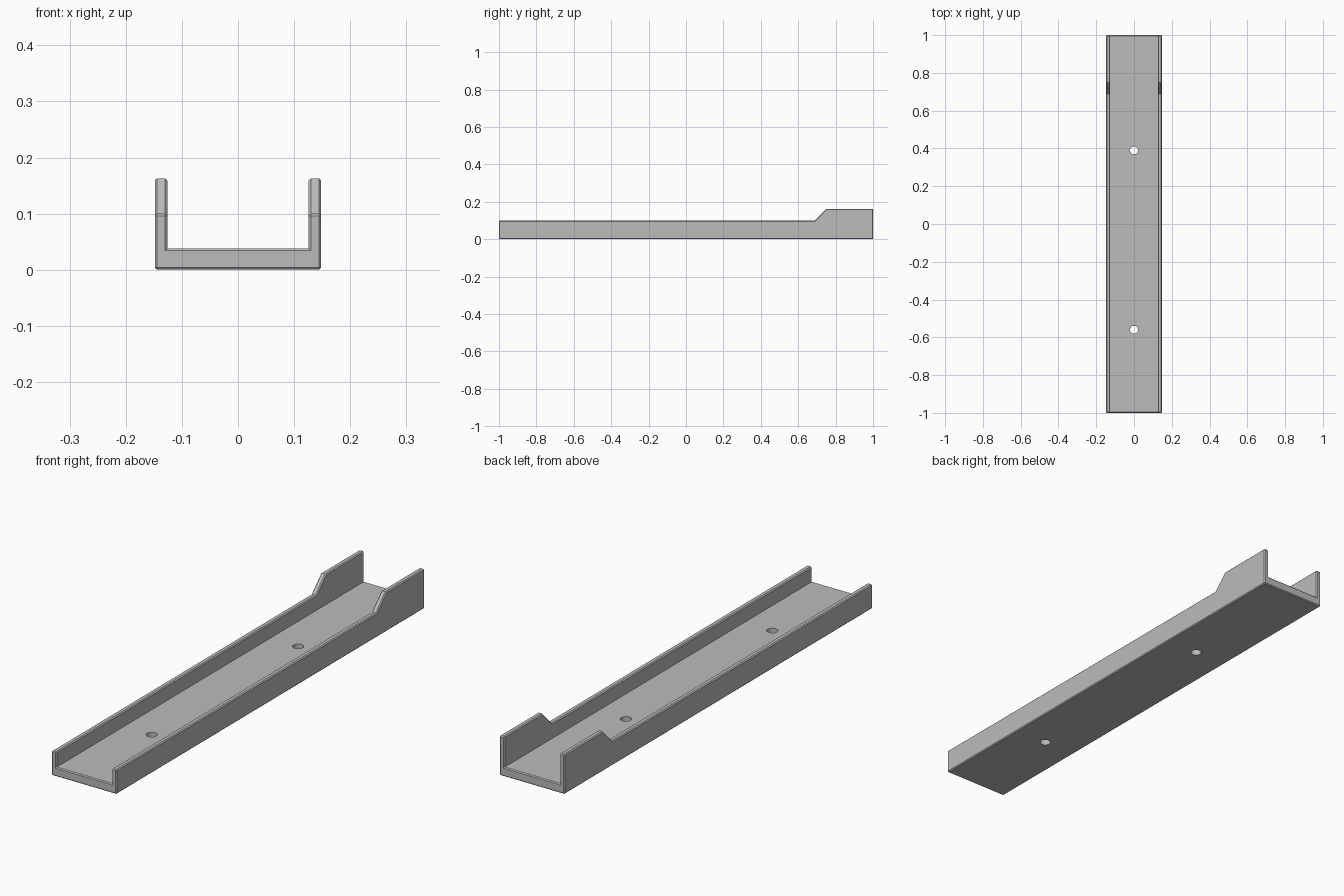
import bpy
import bmesh
import math

default_cube = bpy.data.objects.get("Cube")
if default_cube:
    bpy.data.objects.remove(default_cube, do_unlink=True)

OUTER, INNER = 0.148, 0.126       # half widths of the channel
FLOOR, LOW, HIGH = 0.038, 0.10, 0.163
CHAMFER = 0.004
HOLE_RADIUS = 0.021

grey = bpy.data.materials.new("plain grey")
grey.use_nodes = True
colour = (0.5, 0.5, 0.5, 1)
grey.diffuse_color = colour
grey.node_tree.nodes["Principled BSDF"].inputs["Base Color"].default_value = colour


def section(bm, y, top):
    """U-shaped cross-section with walls of the given height."""
    half = [(INNER, FLOOR), (INNER, top), (OUTER, top), (OUTER, 0)]
    loop = half + [(-x, z) for x, z in reversed(half)]
    return [bm.verts.new((x, y, z)) for x, z in loop]


# Channel: U section lofted along y, with walls that step up at the back
bm = bmesh.new()
rings = [section(bm, y, top) for y, top in
         ((-1, LOW), (0.688, LOW), (0.75, HIGH), (1, HIGH))]
for a, b in zip(rings, rings[1:]):
    for i in range(len(a)):
        j = (i + 1) % len(a)
        bm.faces.new((a[i], a[j], b[j], b[i]))
bm.faces.new(rings[0])
bm.faces.new(rings[-1])
bmesh.ops.recalc_face_normals(bm, faces=bm.faces)
bmesh.ops.dissolve_limit(bm, angle_limit=math.radians(1),
                         verts=bm.verts, edges=bm.edges)

# Small chamfer on every outer corner, leaving the inside corners crisp
corners = [e for e in bm.edges if e.calc_face_angle_signed() > math.radians(60)]
bmesh.ops.bevel(bm, geom=corners, offset=CHAMFER, offset_type='OFFSET',
                segments=1, profile=0.5, affect='EDGES')
mesh = bpy.data.meshes.new("channel")
bm.to_mesh(mesh)
bm.free()
mesh.materials.append(grey)
channel = bpy.data.objects.new("channel", mesh)
bpy.context.collection.objects.link(channel)

# Screw holes through the floor
bpy.context.view_layer.objects.active = channel
for y in (-0.56, 0.39):
    bpy.ops.mesh.primitive_cylinder_add(vertices=32, radius=HOLE_RADIUS,
                                        depth=0.2, location=(0, y, 0))
    cutter = bpy.context.object
    cutter.name = "hole_cutter"
    cutter.hide_render = True
    cutter.data.materials.append(grey)
    cut = channel.modifiers.new("screw hole", 'BOOLEAN')
    cut.operation = 'DIFFERENCE'
    cut.solver = 'EXACT'
    cut.object = cutter
    bpy.context.view_layer.objects.active = channel
    bpy.ops.object.modifier_apply(modifier=cut.name)
    bpy.data.objects.remove(cutter, do_unlink=True)

# Round hole walls shade smooth; all other edges stay sharp
bpy.ops.object.select_all(action='DESELECT')
channel.select_set(True)
bpy.ops.object.shade_smooth_by_angle(angle=math.radians(30))
